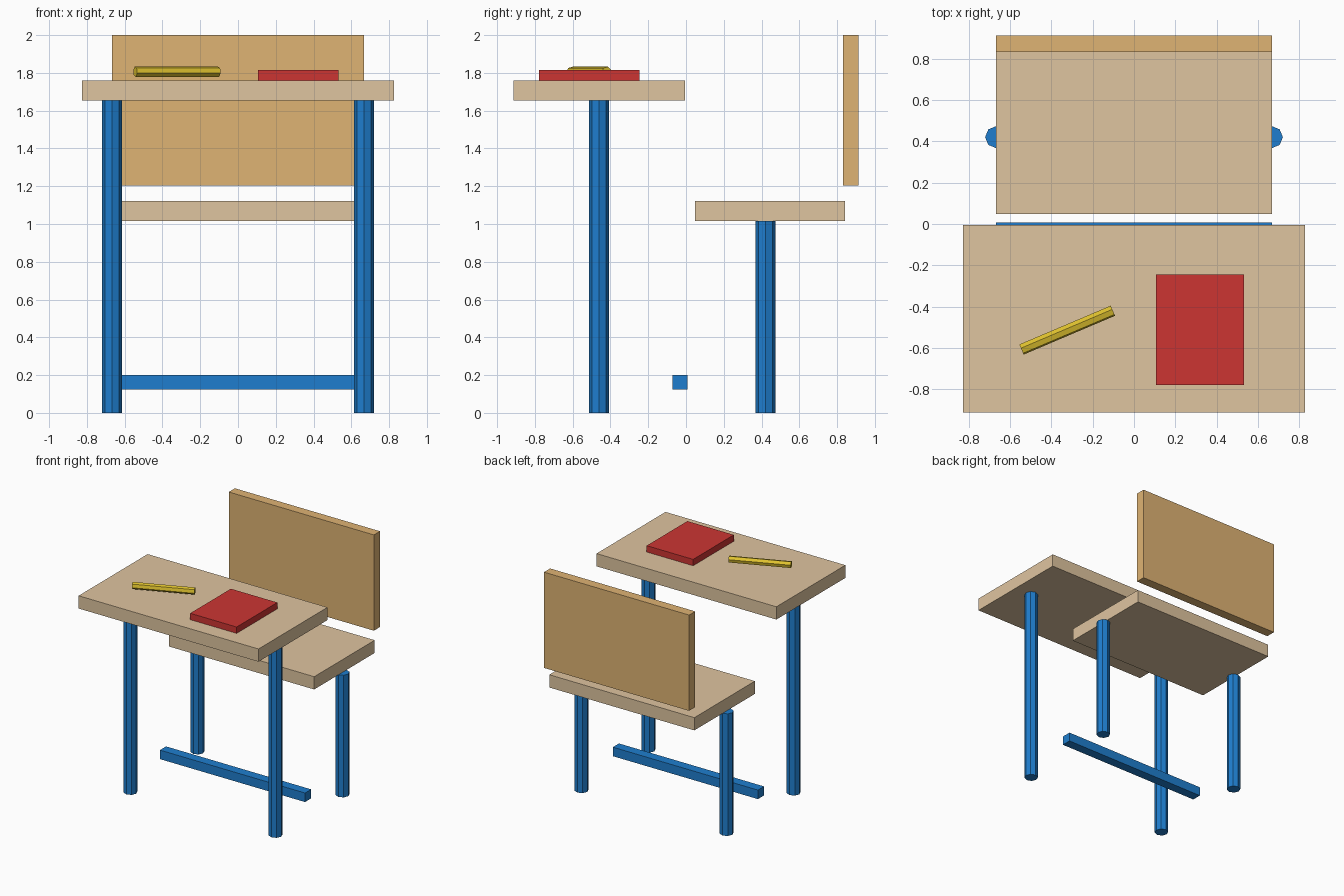
import bpy, bmesh, math
from mathutils import Matrix

if "Cube" in bpy.data.objects:
    bpy.data.objects.remove(bpy.data.objects["Cube"])


def material(name, rgb):
    m = bpy.data.materials.new(name)
    m.diffuse_color = (*[(c / 255) ** 2.2 for c in rgb], 1)
    m.use_nodes = True
    m.node_tree.nodes["Principled BSDF"].inputs["Base Color"].default_value = m.diffuse_color
    return m


light_wood = material("light_wood", (222, 195, 158))
warm_wood = material("warm_wood", (222, 178, 115))
blue_metal = material("blue_metal", (36, 125, 205))
red_cover = material("red_cover", (203, 56, 54))
yellow_paint = material("yellow_paint", (222, 192, 50))


def finish(name, bm, mat):
    bmesh.ops.recalc_face_normals(bm, faces=bm.faces)
    me = bpy.data.meshes.new(name)
    bm.to_mesh(me)
    bm.free()
    me.materials.append(mat)
    ob = bpy.data.objects.new(name, me)
    bpy.context.collection.objects.link(ob)
    return ob


def box(name, x, y, z, mat):
    """Box from (min, max) ranges on each axis."""
    bm = bmesh.new()
    size = [b - a for a, b in (x, y, z)]
    mid = [(a + b) / 2 for a, b in (x, y, z)]
    bmesh.ops.create_cube(bm, size=1, matrix=Matrix.Translation(mid) @ Matrix.Diagonal((*size, 1)))
    return finish(name, bm, mat)


def prism(name, sides, radius, length, mat, turn=0.0):
    """Regular prism rising from the origin along local z."""
    bm = bmesh.new()
    angles = [turn + math.tau * i / sides for i in range(sides)]
    base = bm.faces.new([bm.verts.new((radius * math.cos(a), radius * math.sin(a), 0)) for a in angles])
    ext = bmesh.ops.extrude_face_region(bm, geom=[base], use_keep_orig=True)
    top = [v for v in ext["geom"] if isinstance(v, bmesh.types.BMVert)]
    bmesh.ops.translate(bm, verts=top, vec=(0, 0, length))
    return finish(name, bm, mat)


# Boards
box("desk_top", (-0.827, 0.827), (-0.912, -0.006), (1.655, 1.761), light_wood)
box("seat", (-0.667, 0.667), (0.048, 0.843), (1.015, 1.121), light_wood)
box("backrest", (-0.667, 0.667), (0.832, 0.912), (1.204, 2.0), warm_wood)

# Foot bar
box("foot_bar", (-0.667, 0.667), (-0.072, 0.008), (0.125, 0.2), blue_metal)

# Octagonal legs
for part, y, height in (("front", -0.46, 1.655), ("back", 0.42, 1.015)):
    for side, s in (("left", -1), ("right", 1)):
        leg = prism(f"{part}_{side}_leg", 8, 0.053, height, blue_metal)
        leg.location = (s * 0.667, y, 0)

# Book
box("book", (0.106, 0.533), (-0.779, -0.245), (1.761, 1.814), red_cover)

# Six-sided pencil lying at an angle on the desk
pencil = prism("pencil", 6, 0.0275, 0.48, yellow_paint, math.radians(15))
lay_along_x = Matrix(((0, 0, 1, 0), (1, 0, 0, 0), (0, 1, 0, 0), (0, 0, 0, 1)))
pencil.matrix_world = (Matrix.Translation((-0.544, -0.607, 1.806))
                       @ Matrix.Rotation(math.radians(23), 4, 'Z') @ lay_along_x)
